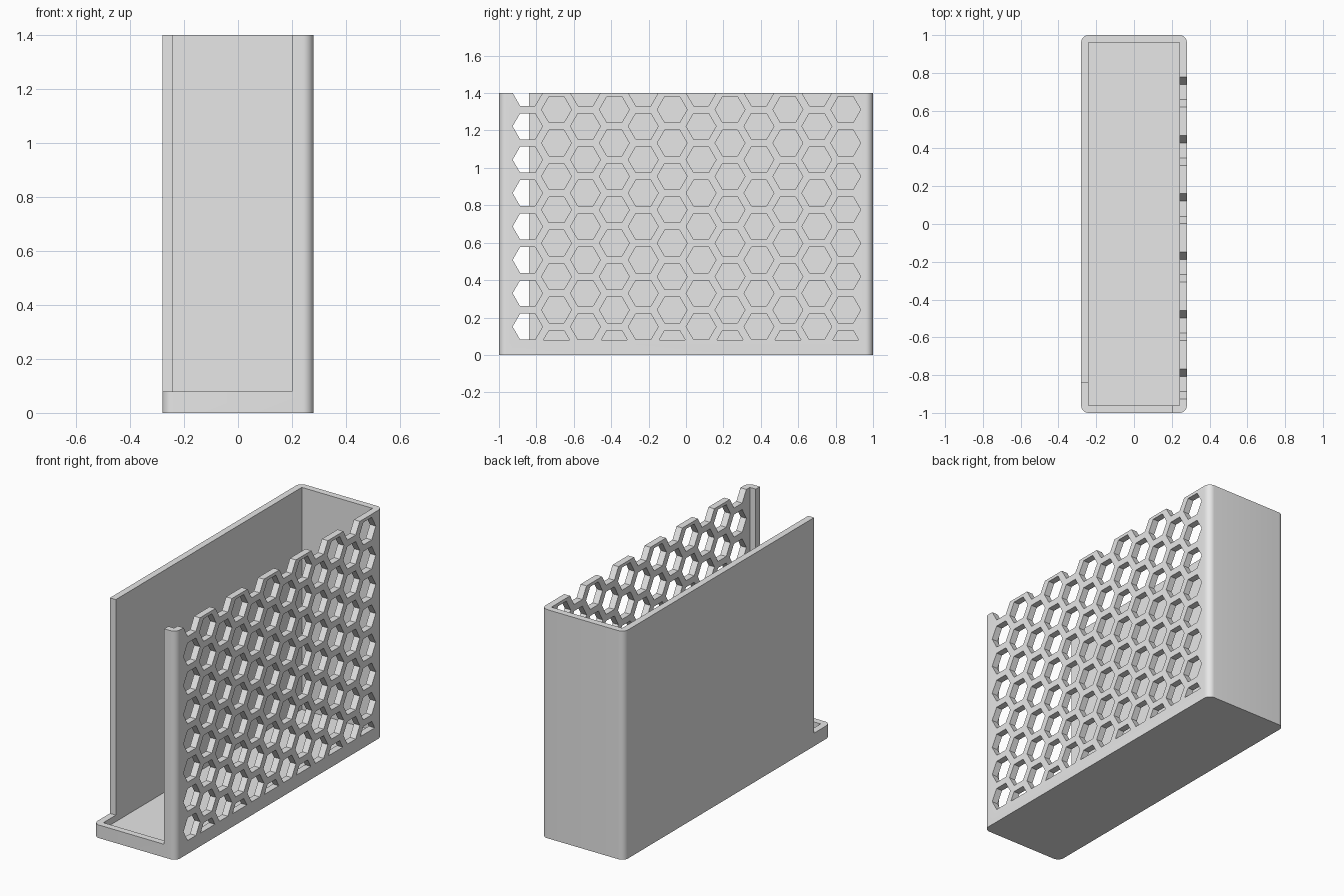
import bpy, bmesh, math

if "Cube" in bpy.data.objects:
    bpy.data.objects.remove(bpy.data.objects["Cube"])

grey = bpy.data.materials.new("light grey")
grey.diffuse_color = (0.8, 0.8, 0.8, 1.0)
grey.use_nodes = True
grey.node_tree.nodes["Principled BSDF"].inputs["Base Color"].default_value = grey.diffuse_color

HX, HY, HEIGHT = 0.28, 1.0, 1.4      # outer half sizes and height
WALL, CORNER = 0.04, 0.04            # wall thickness and outer corner radius
LIP = 0.08                           # height of the low front rim


def prism(bm, points, offset):
    """Closed prism: a flat outline pushed along an offset."""
    face = bm.faces.new([bm.verts.new(p) for p in points])
    out = bmesh.ops.extrude_face_region(bm, geom=[face])["geom"]
    verts = [v for v in out if isinstance(v, bmesh.types.BMVert)]
    bmesh.ops.translate(bm, verts=verts, vec=offset)


def finish(name, bm):
    bmesh.ops.recalc_face_normals(bm, faces=bm.faces[:])
    mesh = bpy.data.meshes.new(name)
    bm.to_mesh(mesh)
    bm.free()
    mesh.materials.append(grey)
    obj = bpy.data.objects.new(name, mesh)
    bpy.context.collection.objects.link(obj)
    return obj


def box(name, x0, x1, y0, y1, z0, z1):
    bm = bmesh.new()
    prism(bm, [(x0, y0, z0), (x1, y0, z0), (x1, y1, z0), (x0, y1, z0)],
          (0, 0, z1 - z0))
    return finish(name, bm)


# Outer body with rounded upright corners
outline = []
for i, (sx, sy) in enumerate([(1, 1), (-1, 1), (-1, -1), (1, -1)]):
    for k in range(9):
        a = math.radians(90 * i + 90 * k / 8)
        outline.append((sx * (HX - CORNER) + CORNER * math.cos(a),
                        sy * (HY - CORNER) + CORNER * math.sin(a), 0))
bm = bmesh.new()
prism(bm, outline, (0, 0, HEIGHT))
holder = finish("open_box", bm)

# Inner cavity, and the opening that leaves a low rim and one corner post
cavity = box("cavity_cutter", -HX + WALL, HX - WALL, -HY + WALL, HY - WALL,
             WALL, HEIGHT + 0.2)
opening = box("opening_cutter", -0.4, 0.2, -1.1, -0.84, LIP, HEIGHT + 0.2)

# Honeycomb holes in the right wall, cut off flat above the floor
R = 0.08
H = R * math.sqrt(3) / 2
ROW = 2 * H + 0.04
COL = ROW * math.sqrt(3) / 2
bm = bmesh.new()
for c in range(12):
    y = -0.847 + c * COL
    for r in range(8):
        z = 0.151 + (r - 0.5 * (c % 2)) * ROW
        if z - H >= LIP:
            pts = [(y + R * math.cos(math.radians(60 * k)),
                    z + R * math.sin(math.radians(60 * k))) for k in range(6)]
        else:
            w = R - (LIP - z) / math.sqrt(3)
            pts = [(y - w, LIP), (y + w, LIP), (y + R / 2, z + H), (y - R / 2, z + H)]
        prism(bm, [(0.22, py, pz) for py, pz in pts], (0.1, 0, 0))
holes = finish("honeycomb_cutter", bm)

# Cut everything out of the body
bpy.context.view_layer.objects.active = holder
holder.select_set(True)
for cutter in (cavity, opening, holes):
    cutter.hide_render = True
    mod = holder.modifiers.new(cutter.name, "BOOLEAN")
    mod.operation = "DIFFERENCE"
    mod.solver = "EXACT"
    mod.object = cutter
    bpy.ops.object.modifier_apply(modifier=mod.name)
    bpy.data.objects.remove(cutter)

bpy.ops.object.shade_smooth_by_angle(angle=math.radians(25))
